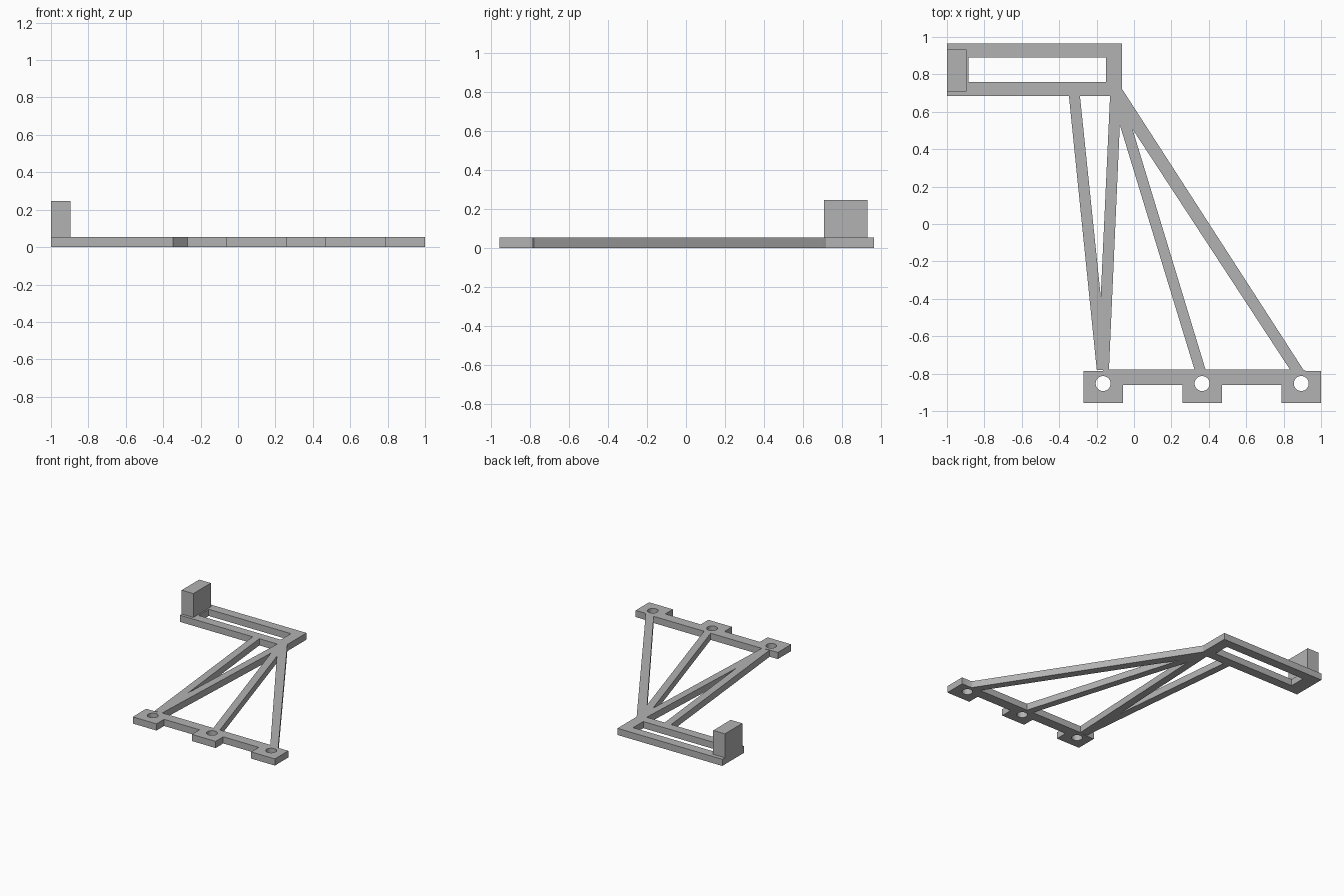
import bpy, bmesh, math
from mathutils import Matrix

cube = bpy.data.objects.get("Cube")
if cube:
    bpy.data.objects.remove(cube, do_unlink=True)

T = 0.054          # plate thickness
BLOCK_TOP = 0.247

grey = bpy.data.materials.new("plain grey")
grey.use_nodes = True
colour = (0.45, 0.45, 0.45, 1)
grey.diffuse_color = colour
grey.node_tree.nodes["Principled BSDF"].inputs["Base Color"].default_value = colour


def prism(name, points, z0=0.0, z1=T, matrix=None):
    """Extrude a flat outline from z0 to z1."""
    bm = bmesh.new()
    face = bm.faces.new([bm.verts.new((x, y, z0)) for x, y in points])
    top = bmesh.ops.extrude_face_region(bm, geom=[face])["geom"]
    bmesh.ops.translate(bm, vec=(0, 0, z1 - z0),
                        verts=[v for v in top if isinstance(v, bmesh.types.BMVert)])
    if matrix:
        bm.transform(matrix)
    bmesh.ops.recalc_face_normals(bm, faces=bm.faces)
    mesh = bpy.data.meshes.new(name)
    bm.to_mesh(mesh)
    bm.free()
    mesh.materials.append(grey)
    ob = bpy.data.objects.new(name, mesh)
    bpy.context.collection.objects.link(ob)
    return ob


def rect(x0, x1, y0, y1):
    return [(x0, y0), (x1, y0), (x1, y1), (x0, y1)]


def circle(cx, cy, r, n=32):
    return [(cx + r * math.cos(i * math.tau / n), cy + r * math.sin(i * math.tau / n))
            for i in range(n)]


def combine(base, others, operation):
    """Apply a boolean for each helper, then remove the helpers."""
    for other in others:
        other.hide_render = True
        mod = base.modifiers.new("join", 'BOOLEAN')
        mod.operation, mod.solver, mod.object = operation, 'EXACT', other
    graph = bpy.context.evaluated_depsgraph_get()
    mesh = bpy.data.meshes.new_from_object(base.evaluated_get(graph))
    base.modifiers.clear()
    base.data = mesh
    for other in others:
        bpy.data.objects.remove(other, do_unlink=True)


# Slotted arm at the back
plate = prism("bracket_plate", rect(-1, -0.063, 0.685, 0.965))

# Mounting rail with three tabs
tab_centres = (-0.165, 0.364, 0.894)
parts = [prism("rail", [(-0.165, -0.86), (0.92, -0.86), (0.92, -0.786),
                        (0.9, -0.777), (-0.165, -0.777)])]
parts += [prism("tab", rect(x - 0.106, x + 0.106, -0.957, -0.786)) for x in tab_centres]

# Struts: left and right edge at the arm, then at the rail
strut_edges = [(-0.348, -0.289, -0.199, -0.137),
               (-0.128, -0.069, -0.196, -0.134),
               (-0.123, -0.062, 0.324, 0.383),
               (-0.124, -0.040, 0.835, 0.906)]
TOP, BOTTOM = 0.685, -0.78
for a, b, c, d in strut_edges:
    parts.append(prism("strut", [(c, BOTTOM), (d, BOTTOM), (b, TOP), (a, TOP)]))
# Gusset filling the corner beside the last strut
parts.append(prism("gusset", [(-0.12, 0.67), (-0.04, 0.685), (-0.063, 0.72), (-0.12, 0.72)]))
combine(plate, parts, 'UNION')

# Slot and screw holes
cutters = [prism("slot_cutter", rect(-0.885, -0.15, 0.76, 0.89), -0.1, 0.2)]
cutters += [prism("hole_cutter", circle(x, -0.853, 0.04), -0.1, 0.2) for x in tab_centres]
combine(plate, cutters, 'DIFFERENCE')

# Upright block with a teardrop hole through it along x
block = prism("pivot_block", rect(-1, -0.896, 0.709, 0.932), T, BLOCK_TOP)
R = 0.05
drop = [(R * math.cos(t), R * math.sin(t)) for t in
        [math.radians(135 + i * 270 / 28) for i in range(29)]] + [(0, R * math.sqrt(2))]
# Outline axes (x, y, z) become (y, z, x)
turn = Matrix(((0, 0, 1, 0), (1, 0, 0, 0.82), (0, 1, 0, 0.147), (0, 0, 0, 1)))
combine(block, [prism("teardrop_cutter", drop, -1.2, -0.7, turn)], 'DIFFERENCE')

# Smooth hole walls, crisp edges
bpy.ops.object.select_all(action='DESELECT')
for ob in (plate, block):
    ob.select_set(True)
bpy.context.view_layer.objects.active = plate
bpy.ops.object.shade_smooth_by_angle(angle=math.radians(25))
